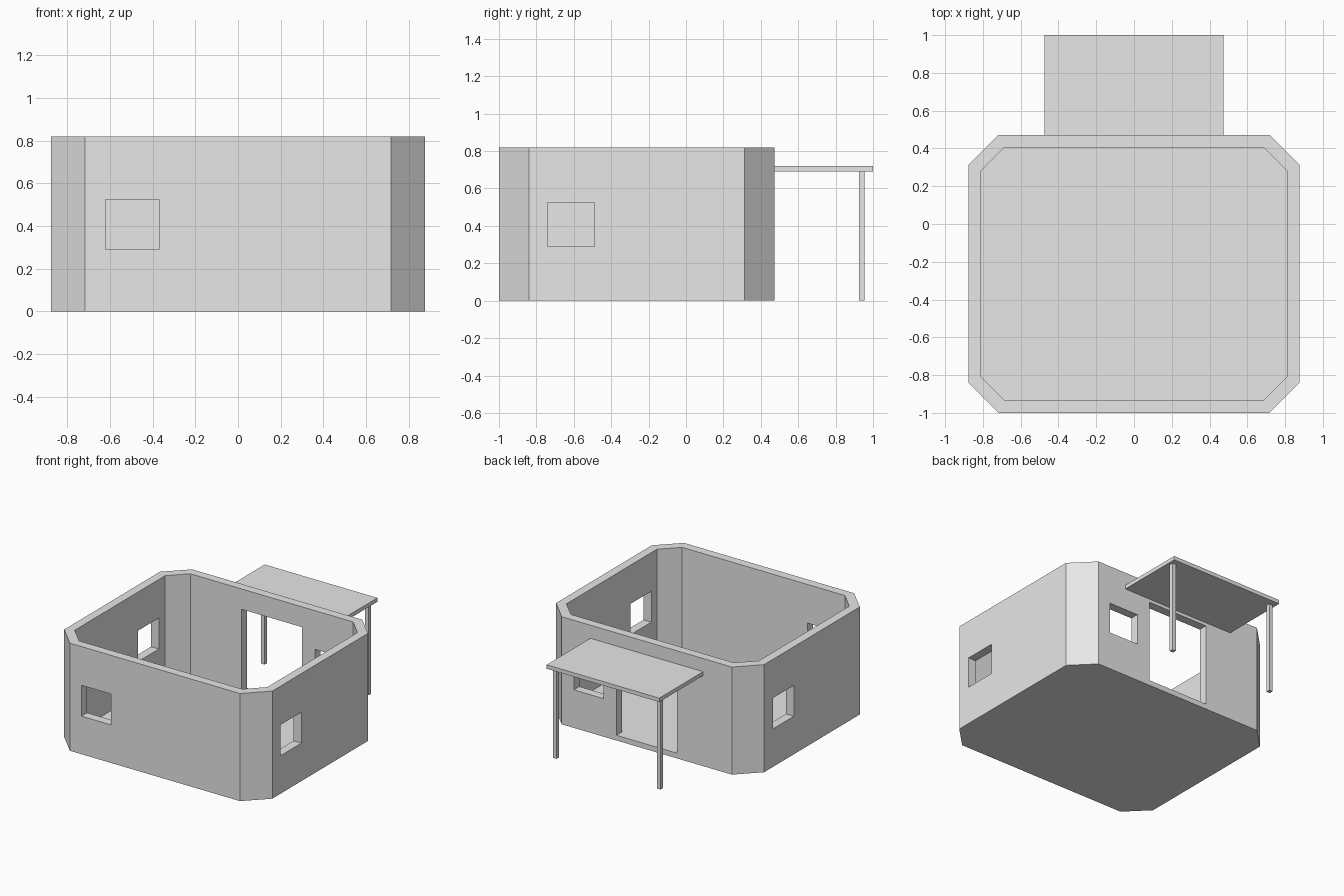
import bpy
import bmesh

old = bpy.data.objects.get("Cube")
if old:
    bpy.data.objects.remove(old, do_unlink=True)

# Single plain material
grey = bpy.data.materials.new("light grey")
grey.use_nodes = True
grey.diffuse_color = (0.8, 0.8, 0.8, 1)
grey.node_tree.nodes["Principled BSDF"].inputs["Base Color"].default_value = grey.diffuse_color


def prism(name, outline, z0, z1):
    """Extrude a flat outline from z0 up to z1."""
    bm = bmesh.new()
    base = bm.faces.new([bm.verts.new((x, y, z0)) for x, y in outline])
    top = bmesh.ops.extrude_face_region(bm, geom=[base])["geom"]
    verts = [v for v in top if isinstance(v, bmesh.types.BMVert)]
    bmesh.ops.translate(bm, verts=verts, vec=(0, 0, z1 - z0))
    bmesh.ops.recalc_face_normals(bm, faces=bm.faces)
    mesh = bpy.data.meshes.new(name)
    bm.to_mesh(mesh)
    bm.free()
    mesh.materials.append(grey)
    obj = bpy.data.objects.new(name, mesh)
    bpy.context.collection.objects.link(obj)
    return obj


def box(name, x0, x1, y0, y1, z0, z1):
    return prism(name, [(x0, y0), (x1, y0), (x1, y1), (x0, y1)], z0, z1)


def chamfered(half_x, y0, y1, c):
    """Rectangle outline with cut corners."""
    return [(-half_x + c, y0), (half_x - c, y0), (half_x, y0 + c), (half_x, y1 - c),
            (half_x - c, y1), (-half_x + c, y1), (-half_x, y1 - c), (-half_x, y0 + c)]


def carve(target, cutter):
    mod = target.modifiers.new("cut", "BOOLEAN")
    mod.operation = "DIFFERENCE"
    mod.solver = "EXACT"
    mod.object = cutter
    cutter.hide_render = True
    bpy.context.view_layer.objects.active = target
    bpy.ops.object.modifier_apply(modifier=mod.name)
    bpy.data.objects.remove(cutter, do_unlink=True)


# Room: walls and floor slab in one shell
FLOOR, TOP = 0.04, 0.82
SILL, HEAD = 0.29, 0.525
room = prism("room_walls", chamfered(0.877, -1, 0.472, 0.16), 0, TOP)
carve(room, prism("interior", chamfered(0.811, -0.933, 0.406, 0.125), FLOOR, 1))

# Window and door openings
openings = {
    "front_window": (-0.62, -0.37, -1.1, -0.85, SILL, HEAD),
    "left_window": (0.75, 1, -0.74, -0.49, SILL, HEAD),
    "right_window": (-1, -0.75, -0.045, 0.205, SILL, HEAD),
    "back_window": (0.365, 0.615, 0.35, 0.6, SILL, HEAD),
    "back_door": (-0.255, 0.255, 0.35, 0.6, FLOOR, 0.665),
}
for name, bounds in openings.items():
    carve(room, box(name, *bounds))

# Porch canopy on two square posts
box("porch_canopy", -0.475, 0.475, 0.472, 1, 0.69, 0.72)
for side, x in (("left", 0.438), ("right", -0.438)):
    box(side + "_porch_post", x - 0.015, x + 0.015, 0.925, 0.955, 0, 0.69)
